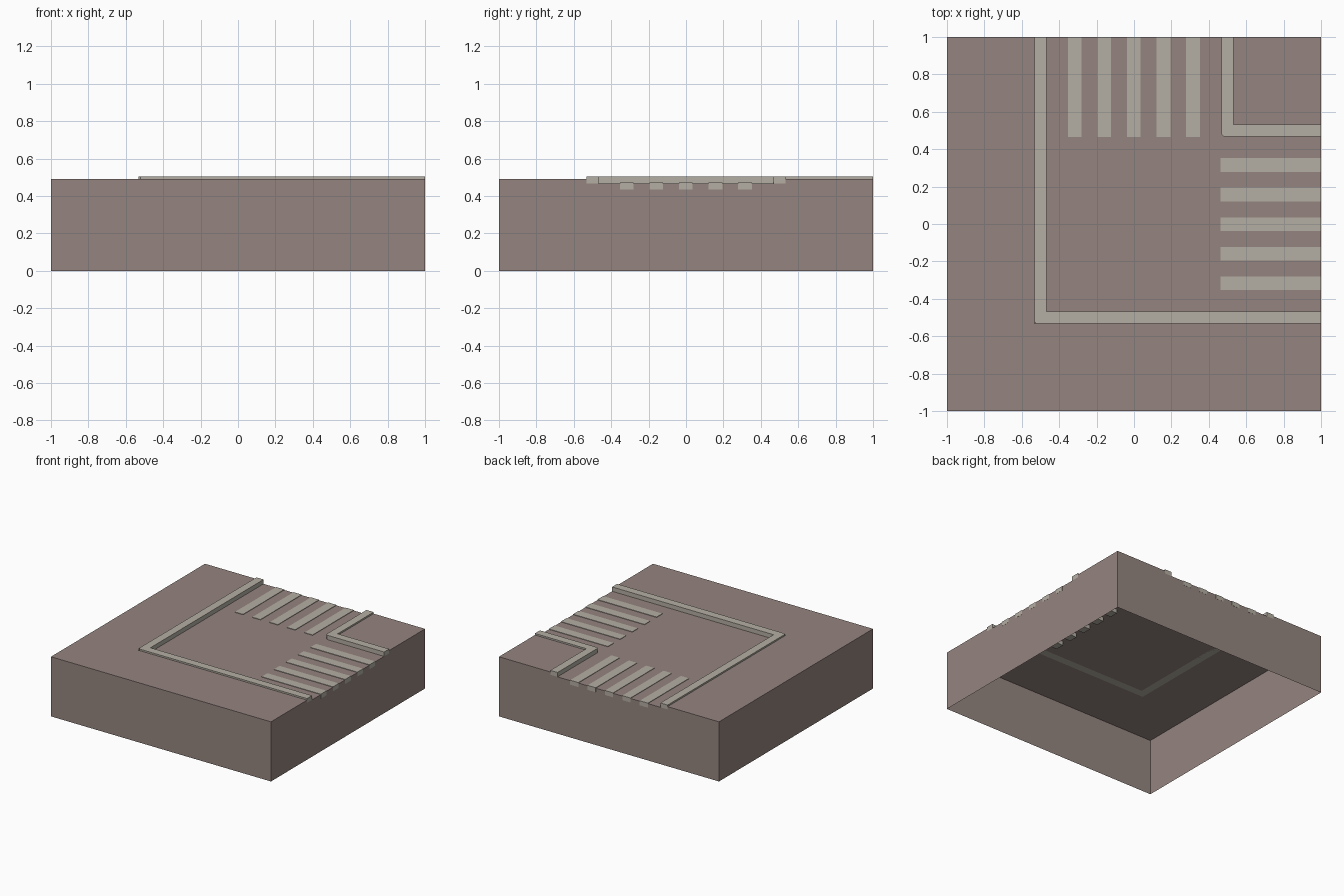
import bpy, bmesh

if "Cube" in bpy.data.objects:
    bpy.data.objects.remove(bpy.data.objects["Cube"])

ROAD, WALK, CURB = 0.467, 0.49, 0.503   # heights
OUT, INN = 0.533, 0.468                 # outer and inner edge of curb from the road centre


def material(name, rgb):
    m = bpy.data.materials.new(name)
    m.diffuse_color = (*rgb, 1)
    m.use_nodes = True
    m.node_tree.nodes["Principled BSDF"].inputs["Base Color"].default_value = m.diffuse_color
    return m


earth = material("warm_grey_ground", (0.30, 0.235, 0.215))
pale = material("pale_stone", (0.46, 0.43, 0.37))


def finish(name, bm, mat):
    me = bpy.data.meshes.new(name)
    bm.to_mesh(me)
    bm.free()
    me.materials.append(mat)
    ob = bpy.data.objects.new(name, me)
    bpy.context.collection.objects.link(ob)
    return ob


def face(bm, pts):
    return bm.faces.new([bm.verts.new(p) for p in pts])


def prism(name, outline, z0, z1, mat):
    bm = bmesh.new()
    base = face(bm, [(x, y, z0) for x, y in outline])
    top = bmesh.ops.extrude_face_region(bm, geom=[base], use_keep_orig=True)
    verts = [g for g in top["geom"] if isinstance(g, bmesh.types.BMVert)]
    bmesh.ops.translate(bm, verts=verts, vec=(0, 0, z1 - z0))
    bmesh.ops.recalc_face_normals(bm, faces=bm.faces)
    return finish(name, bm, mat)


# Ground shell, open underneath: walls drop where the road leaves the tile
bm = bmesh.new()
side = [(-1, 0), (1, 0), (1, WALK), (OUT, WALK), (OUT, ROAD),
        (-OUT, ROAD), (-OUT, WALK), (-1, WALK)]
face(bm, [(1, a, z) for a, z in side])
face(bm, [(a, 1, z) for a, z in reversed(side)])
face(bm, [(-1, -1, 0), (1, -1, 0), (1, -1, WALK), (-1, -1, WALK)])
face(bm, [(-1, 1, 0), (-1, -1, 0), (-1, -1, WALK), (-1, 1, WALK)])
# pavement tops
face(bm, [(x, y, WALK) for x, y in
          [(-1, -1), (1, -1), (1, -OUT), (-OUT, -OUT), (-OUT, 1), (-1, 1)]])
face(bm, [(x, y, WALK) for x, y in [(OUT, OUT), (1, OUT), (1, 1), (OUT, 1)]])
# road surface runs under the pavement
face(bm, [(x, y, ROAD) for x, y in [(-1, -1), (1, -1), (1, 1), (-1, 1)]])
bmesh.ops.remove_doubles(bm, verts=bm.verts, dist=1e-5)
finish("ground", bm, earth)


# L-shaped curbs, with the outer corner clipped
def curb(name, lo, hi):
    c = 0.012
    prism(name, [(lo + c, lo), (1, lo), (1, hi), (hi, hi), (hi, 1), (lo, 1), (lo, lo + c)],
          ROAD, CURB, pale)


curb("outer_curb", -OUT, -INN)
curb("inner_curb", INN, OUT)

# Crosswalk stripes on both road ends, slightly proud of the tile edge
E = 1.001
for i in range(5):
    m = (i - 2) * 0.158 - 0.001
    a, b = m - 0.037, m + 0.037
    prism(f"east_stripe_{i + 1}", [(0.463, a), (E, a), (E, b), (0.463, b)], 0.434, 0.471, pale)
    prism(f"north_stripe_{i + 1}", [(a, 0.466), (b, 0.466), (b, E), (a, E)], 0.434, 0.471, pale)
